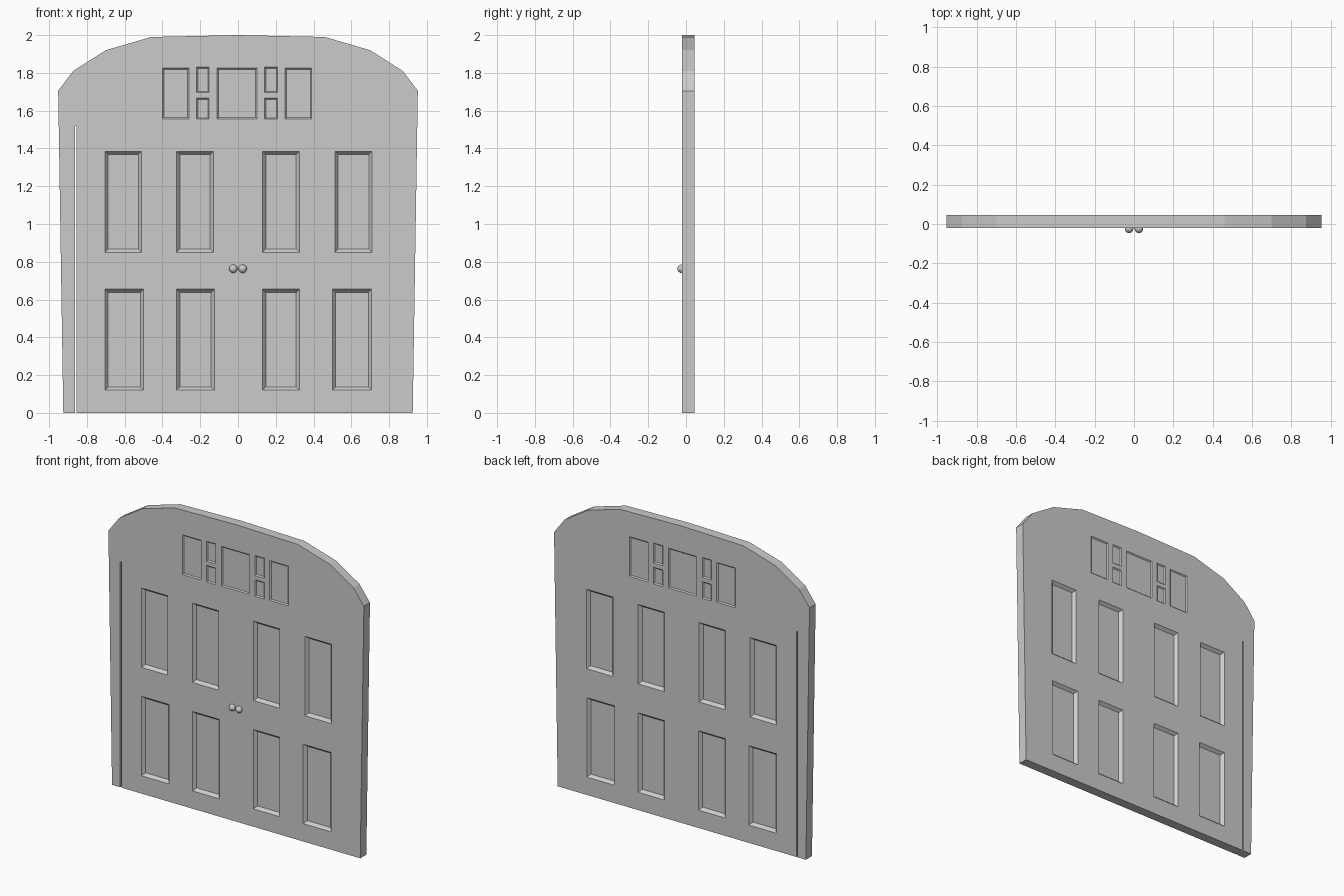
import bpy, bmesh

if "Cube" in bpy.data.objects:
    bpy.data.objects.remove(bpy.data.objects["Cube"])

FRONT, BACK = -0.02, 0.045


def make_object(name, bm):
    bmesh.ops.recalc_face_normals(bm, faces=bm.faces)
    mesh = bpy.data.meshes.new(name)
    bm.to_mesh(mesh)
    bm.free()
    obj = bpy.data.objects.new(name, mesh)
    bpy.context.collection.objects.link(obj)
    return obj


def loft(bm, a, b):
    """Closed solid between two matching loops of points."""
    va, vb = [[bm.verts.new(p) for p in loop] for loop in (a, b)]
    bm.faces.new(va)
    bm.faces.new(vb[::-1])
    for i in range(len(va)):
        j = (i + 1) % len(va)
        bm.faces.new((va[i], vb[i], vb[j], va[j]))


def rect(x0, x1, z0, z1, y, grow=0.0):
    x0, x1, z0, z1 = x0 - grow, x1 + grow, z0 - grow, z1 + grow
    return [(x0, y, z0), (x1, y, z0), (x1, y, z1), (x0, y, z1)]


def recess(bm, x0, x1, z0, z1, inset, depth):
    """Bevelled recess cut into both faces of the slab."""
    over = 0.01
    for face, s in ((FRONT, 1), (BACK, -1)):
        loft(bm, rect(x0, x1, z0, z1, face - s * over, inset * over / depth),
             rect(x0, x1, z0, z1, face + s * depth, -inset))


# Door slab with faceted arched top
half = [(0.925, 0), (0.952, 1.705), (0.873, 1.81), (0.70, 1.92), (0.46, 1.99)]
outline = half + [(0, 2.0)] + [(-x, z) for x, z in reversed(half)]
bm = bmesh.new()
loft(bm, [(x, FRONT, z) for x, z in outline], [(x, BACK, z) for x, z in outline])
door = make_object("door_slab", bm)

# Cutter: two rows of tall panels
bm = bmesh.new()
upper = [(-0.705, -0.51), (-0.325, -0.13), (0.13, 0.325), (0.513, 0.71)]
lower = [(-0.705, -0.50), (-0.325, -0.125), (0.13, 0.325), (0.50, 0.708)]
for row, z0, z1 in ((upper, 0.85, 1.385), (lower, 0.12, 0.655)):
    for x0, x1 in row:
        recess(bm, x0, x1, z0, z1, 0.017, 0.02)

# Cutter: transom lights
for x0, x1 in ((-0.40, -0.26), (-0.11, 0.10), (0.25, 0.39)):
    recess(bm, x0, x1, 1.557, 1.825, 0.007, 0.007)
for x0, x1 in ((-0.22, -0.153), (0.14, 0.21)):
    recess(bm, x0, x1, 1.695, 1.83, 0.007, 0.007)
    recess(bm, x0, x1, 1.555, 1.667, 0.007, 0.007)

# Cutter: narrow slit along the left edge
loft(bm, rect(-0.864, -0.855, -0.05, 1.52, -0.1), rect(-0.864, -0.855, -0.05, 1.52, 0.1))
cutter = make_object("panel_cutter", bm)
cutter.hide_render = True

mod = door.modifiers.new("panels", 'BOOLEAN')
mod.operation = 'DIFFERENCE'
mod.solver = 'EXACT'
mod.object = cutter
bpy.context.view_layer.objects.active = door
bpy.ops.object.modifier_apply(modifier=mod.name)
bpy.data.objects.remove(cutter)

# Pair of round knobs
for name, x in (("left_knob", -0.025), ("right_knob", 0.025)):
    bpy.ops.mesh.primitive_uv_sphere_add(segments=16, ring_count=10, radius=0.022,
                                         location=(x, -0.024, 0.763))
    bpy.context.object.name = name
    bpy.ops.object.shade_smooth()
